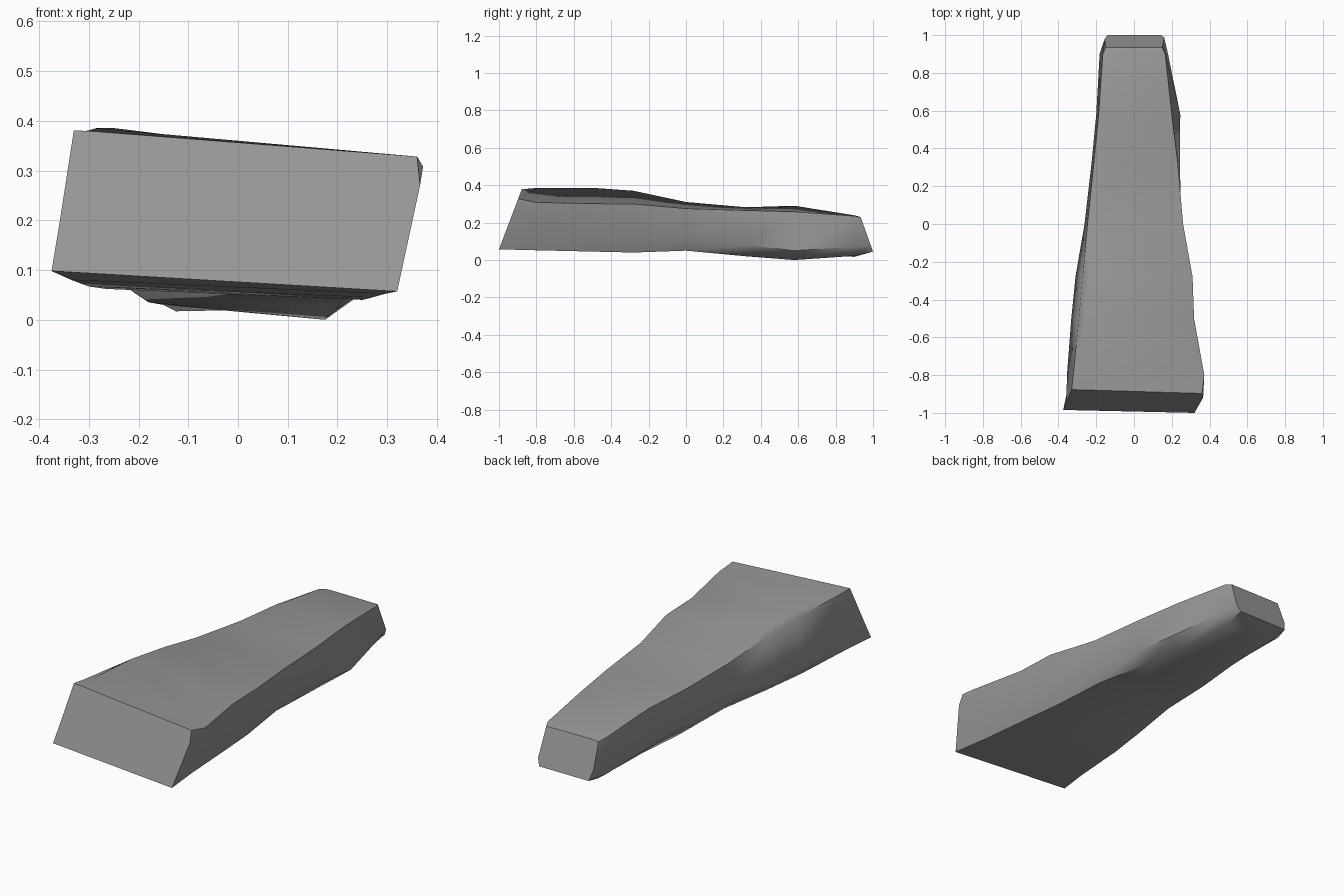
import bpy, bmesh

# Cross-sections along y: bottom-left, bottom-right, right side, top-right, crest, top-left, left side (x, z)
sections = [
    (-1.0, [(-.375, .098), (.32, .057), (.366, .27), (.36, .328), (-.28, .378), (-.33, .381), (-.358, .2)]),
    (-.8, [(-.335, .08), (.295, .052), (.348, .2), (.372, .308), (-.285, .385), (-.322, .375), (-.355, .14)]),
    (-.5, [(-.3, .067), (.27, .045), (.3, .13), (.318, .301), (-.255, .386), (-.292, .362), (-.332, .12)]),
    (-.28, [(-.265, .062), (.25, .04), (.285, .12), (.31, .3), (-.225, .37), (-.272, .342), (-.31, .12)]),
    (0, [(-.22, .062), (.22, .05), (.25, .12), (.26, .275), (-.2, .31), (-.246, .304), (-.262, .12)]),
    (.32, [(-.18, .035), (.195, .02), (.243, .08), (.232, .265), (-.17, .282), (-.213, .278), (-.225, .1)]),
    (.58, [(-.15, .03), (.175, 0), (.245, .05), (.2, .258), (-.145, .29), (-.187, .272), (-.2, .08)]),
    (.9, [(-.125, .017), (.14, .022), (.18, .07), (.165, .235), (-.12, .239), (-.165, .236), (-.182, .06)]),
    (1.0, [(-.14, .045), (.145, .045), (.16, .08), (.15, .228), (-.11, .23), (-.15, .228), (-.155, .1)]),
]


def station(y, z):
    # Both end faces lean inward towards the top
    if y == -1.0:
        return y + 0.38 * (z - 0.057)
    if y == 1.0:
        return y - 0.36 * (z - 0.045)
    return y


# Loft the tapered slab through its cross-sections
bm = bmesh.new()
rings = [[bm.verts.new((x, station(y, z), z)) for x, z in pts] for y, pts in sections]
for a, b in zip(rings, rings[1:]):
    for i in range(len(a)):
        j = (i + 1) % len(a)
        bm.faces.new((a[i], a[j], b[j], b[i]))
bm.faces.new(rings[0])
bm.faces.new(rings[-1])
bmesh.ops.recalc_face_normals(bm, faces=bm.faces)

mesh = bpy.data.meshes.new("tapered_slab")
bm.to_mesh(mesh)
bm.free()
slab = bpy.data.objects.new("tapered_slab", mesh)
bpy.context.collection.objects.link(slab)

# Dark grey stone colour
stone = bpy.data.materials.new("dark_grey")
stone.diffuse_color = (0.31, 0.31, 0.31, 1)
mesh.materials.append(stone)

# Smooth the sides while keeping the long edges and ends crisp
bpy.context.view_layer.objects.active = slab
slab.select_set(True)
bpy.ops.object.shade_smooth_by_angle(angle=0.95)
